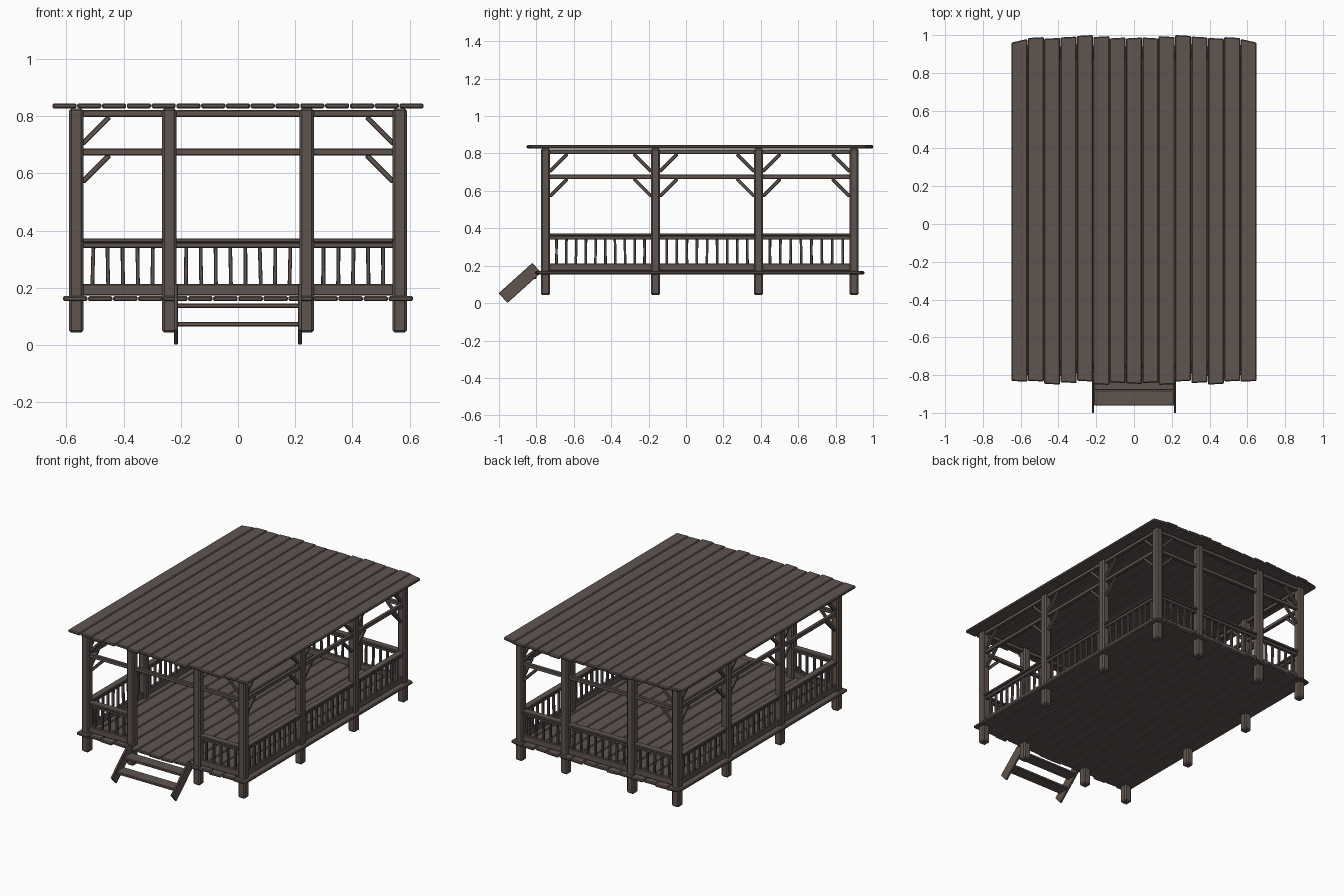
import bpy, bmesh, math, random
from mathutils import Matrix, Vector

random.seed(4)
if "Cube" in bpy.data.objects:
    bpy.data.objects.remove(bpy.data.objects["Cube"], do_unlink=True)

wood = bpy.data.materials.new("dark weathered wood")
wood.use_nodes = True
COLOUR = (0.115, 0.09, 0.08, 1)
wood.diffuse_color = COLOUR
wood.node_tree.nodes["Principled BSDF"].inputs["Base Color"].default_value = COLOUR


def timber(name, centre, size, bevel=0.004, turn=None, skew=None):
    """Chamfered piece of wood; skew moves each corner before chamfering."""
    bm = bmesh.new()
    bmesh.ops.create_cube(bm, size=1, matrix=Matrix.Diagonal((*size, 1)))
    if skew:
        for v in bm.verts:
            v.co += skew(v.co)
    bmesh.ops.bevel(bm, geom=bm.edges[:], offset=bevel, segments=1, affect='EDGES')
    if turn:
        bm.transform(turn)
    mesh = bpy.data.meshes.new(name)
    bm.to_mesh(mesh)
    bm.free()
    mesh.materials.append(wood)
    obj = bpy.data.objects.new(name, mesh)
    obj.location = centre
    bpy.context.collection.objects.link(obj)
    return obj


def span(name, axis, a, b, other, z0, z1, depth, bevel=0.003):
    """Horizontal timber from a to b along x or y."""
    mid, length, z = (a + b) / 2, b - a, (z0 + z1) / 2
    if axis == 'x':
        return timber(name, (mid, other, z), (length, depth, z1 - z0), bevel)
    return timber(name, (other, mid, z), (depth, length, z1 - z0), bevel)


def deck(name, half, count, z, thick, fronts, backs):
    """Row of planks along y, with uneven ends mirrored about the middle."""
    w = 2 * half / count
    for i in range(count):
        x = -half + w * (i + 0.5)
        k = min(i, count - 1 - i)
        f, b = fronts[k % len(fronts)], backs[k % len(backs)]
        slope = 0.02 if k == 0 else 0.005
        side = -1 if x > 0 else 1

        def skew(co):
            if co.y > 0:
                return Vector((0, slope * side * co.x / w, 0))
            return Vector((0, -0.004 * side * co.x / w, 0))
        timber(name, (x, (f + b) / 2, z), (w - 0.002, b - f, thick), 0.005, None, skew)


# Posts around the edge
PX = [-0.566, -0.24, 0.24, 0.566]
PY = [-0.751, -0.163, 0.388, 0.898]
HALF = 0.025
for i, x in enumerate(PX):
    for j, y in enumerate(PY):
        if i in (0, 3) or j in (0, 3):
            timber("post", (x, y, 0.435), (2 * HALF, 2 * HALF, 0.784), 0.008)

# Floor and roof planks
deck("floor_plank", 0.613, 14, 0.162, 0.018,
     [-0.80, -0.795, -0.805, -0.79], [0.945, 0.95, 0.94, 0.95])
deck("roof_plank", 0.65, 15, 0.836, 0.018,
     [-0.833, -0.832, -0.848, -0.84, -0.832, -0.85, -0.84, -0.845],
     [0.97, 0.987, 0.983, 0.99, 0.998, 0.992, 0.985, 0.985])


def brace(axis, post, direction, other, z):
    """Diagonal strut rising from a post to the beam above it."""
    run = 0.092
    mid = post + direction * (HALF + run / 2 - 0.002)
    if axis == 'x':
        turn = Matrix.Rotation(-direction * math.pi / 4, 4, 'Y')
        timber("brace", (mid, other, z), (0.132, 0.018, 0.018), 0.003, turn)
    else:
        turn = Matrix.Rotation(direction * math.pi / 4, 4, 'X')
        timber("brace", (other, mid, z), (0.018, 0.132, 0.018), 0.003, turn)


def railing(axis, a, b, other, count):
    span("bottom_rail", axis, a, b, other, 0.173, 0.213, 0.022)
    span("top_rail", axis, a, b, other, 0.339, 0.358, 0.022)
    span("hand_rail", axis, a, b, other, 0.358, 0.373, 0.044)
    step = (b - a) / (count + 0.4)
    for i in range(count):
        p = a + step * (i + 0.7)
        pos = (p, other, 0.276) if axis == 'x' else (other, p, 0.276)
        size = (0.013, 0.016, 0.134) if axis == 'x' else (0.016, 0.013, 0.134)
        lean = Matrix.Rotation(random.uniform(-0.03, 0.03), 4, 'Y' if axis == 'x' else 'X')
        timber("baluster", pos, size, 0.002, lean)


def bay(axis, p, q, other, count, braces):
    a, b = p + HALF - 0.003, q - HALF + 0.003
    span("top_beam", axis, a, b, other, 0.797, 0.821, 0.024)
    span("middle_beam", axis, a, b, other, 0.663, 0.687, 0.024)
    for z in (0.75, 0.617):
        if braces[0]:
            brace(axis, p, 1, other, z)
        if braces[1]:
            brace(axis, q, -1, other, z)
    if count:
        railing(axis, a, b, other, count)


# Long sides
for x in (PX[0], PX[3]):
    for j, n in enumerate((10, 9, 8)):
        bay('y', PY[j], PY[j + 1], x, n, (True, True))

# Front with open entrance, and closed back
for y in (PY[0], PY[3]):
    middle = 0 if y < 0 else 8
    bay('x', PX[0], PX[1], y, 5, (True, False))
    bay('x', PX[1], PX[2], y, middle, (False, False))
    bay('x', PX[2], PX[3], y, 5, (False, True))

# Entrance steps
tilt = Matrix.Rotation(math.radians(42), 4, 'X')
for x in (-0.217, 0.217):
    timber("step_side", (x, -0.888, 0.108), (0.013, 0.242, 0.07), 0.002, tilt)
for y, z in ((-0.92, 0.073), (-0.84, 0.137)):
    timber("step_tread", (0, y, z), (0.424, 0.08, 0.016), 0.003)
